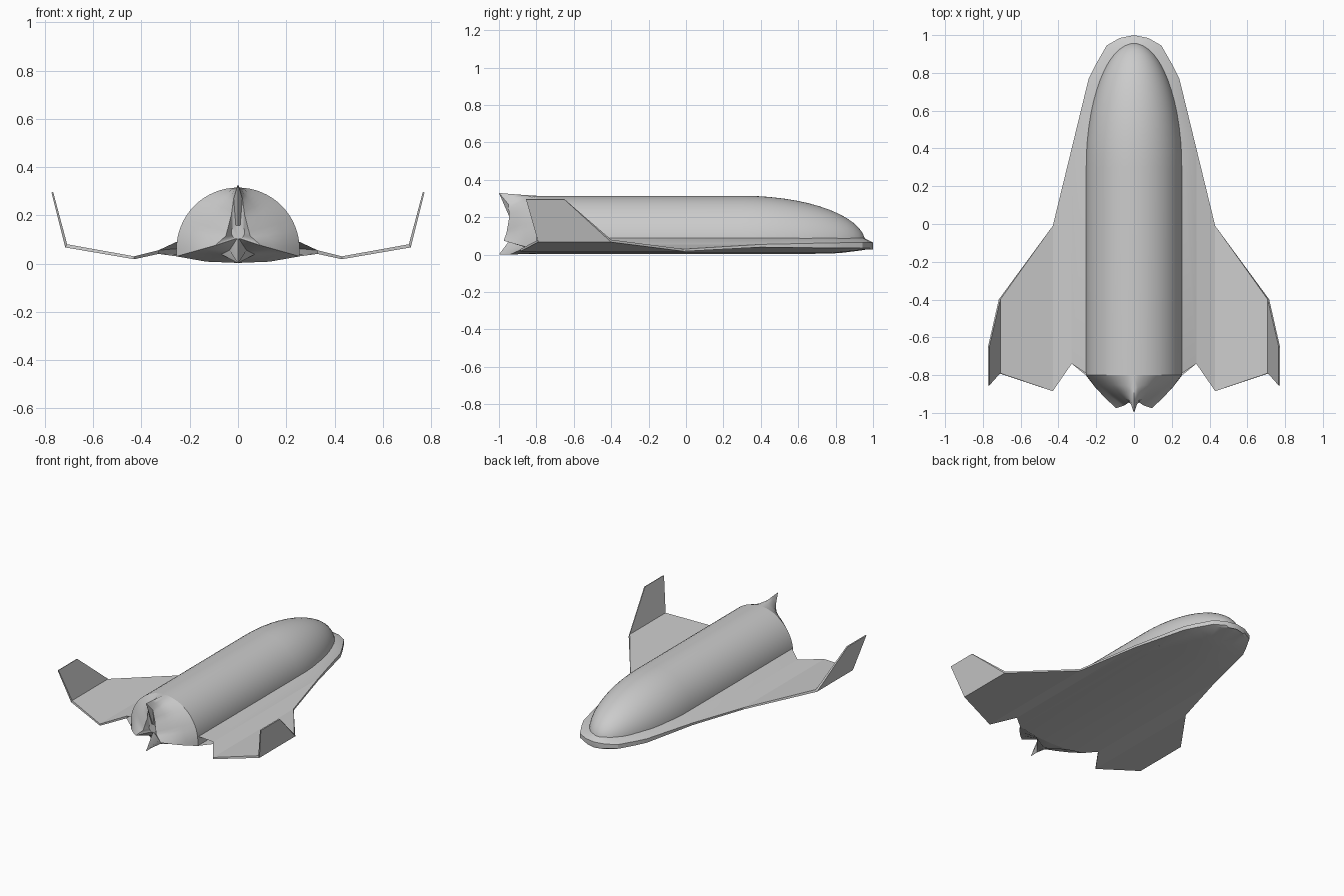
import bpy, bmesh, math

if "Cube" in bpy.data.objects:
    bpy.data.objects.remove(bpy.data.objects["Cube"])

grey = bpy.data.materials.new("light grey")
grey.diffuse_color = (0.6, 0.6, 0.6, 1)
grey.use_nodes = True
grey.node_tree.nodes["Principled BSDF"].inputs["Base Color"].default_value = grey.diffuse_color


def make(name, rows, caps=(), smooth=30):
    """Loft the right half through rows of points, mirror it across x."""
    bm = bmesh.new()
    grid = [[bm.verts.new(p) for p in row] for row in rows]
    for a, b in zip(grid, grid[1:]):
        for i in range(len(a) - 1):
            bm.faces.new((a[i], a[i + 1], b[i + 1], b[i]))
    for i in caps:
        bm.faces.new(grid[i])
    mirrored = bmesh.ops.duplicate(bm, geom=bm.verts[:] + bm.edges[:] + bm.faces[:])["geom"]
    for v in mirrored:
        if isinstance(v, bmesh.types.BMVert):
            v.co.x *= -1
    bmesh.ops.reverse_faces(bm, faces=[f for f in mirrored if isinstance(f, bmesh.types.BMFace)])
    bmesh.ops.remove_doubles(bm, verts=bm.verts[:], dist=0.0005)
    bmesh.ops.dissolve_degenerate(bm, edges=bm.edges[:], dist=0.0001)
    bmesh.ops.recalc_face_normals(bm, faces=bm.faces[:])
    me = bpy.data.meshes.new(name)
    bm.to_mesh(me)
    bm.free()
    me.materials.append(grey)
    ob = bpy.data.objects.new(name, me)
    bpy.context.collection.objects.link(ob)
    bpy.ops.object.select_all(action='DESELECT')
    ob.select_set(True)
    bpy.context.view_layer.objects.active = ob
    bpy.ops.object.shade_smooth_by_angle(angle=math.radians(smooth))
    return ob


R, ZC, N = 0.255, 0.06, 16
REAR = -0.8


def arch(y, s):
    """Half arch from the top down to the hull floor."""
    pts = [(R * s * math.sin(a), y, ZC + R * s * math.cos(a))
           for a in (math.pi / 2 * i / N for i in range(N + 1))]
    return pts + [(R * s, y, 0.03), (0, y, 0.03)]


# Fuselage: straight barrel and elliptical nose
rows = [arch(REAR, 1)]
for i in range(15):
    t = math.pi / 2 * i / 14
    rows.append(arch(0.3 + 0.66 * math.sin(t), max(math.cos(t), 0.002)))
make("fuselage", rows)

# Rim and belly: (hull x, hull y, rim x, rim y, rim top z, rim bottom z)
stations = [
    (0.0, 0.95, 0.0, 1.0, 0.065, 0.036), (0.045, 0.945, 0.075, 0.985, 0.065, 0.036),
    (0.10, 0.90, 0.145, 0.945, 0.065, 0.036), (0.165, 0.79, 0.205, 0.84, 0.064, 0.036),
    (0.19, 0.73, 0.24, 0.77, 0.063, 0.036), (0.235, 0.54, 0.285, 0.585, 0.059, 0.038),
    (R, 0.30, 0.33, 0.40, 0.055, 0.04), (R, -0.79, 0.33, -0.74, 0.055, 0.04)]
rows = []
for hx, hy, ox, oy, zt, zb in stations:
    zc = 0.004 + 0.03 * max(0, (oy - 0.7) / 0.3) ** 2
    last = oy < 0
    by = REAR if last else oy
    rows.append([(0, hy, 0.09), (hx, hy, 0.09), (ox, oy, zt), (ox, oy, zb),
                 (0.773 * ox, by, 0.75 * zb), (0.4 * ox, by, zc + 0.004), (0, by, zc)])
make("rim_and_belly", rows, smooth=25)

# Outer wing with upturned fin: (x top, x bottom, front y, rear y, top z, bottom z)
wing = [(0.33, 0.33, 0.40, -0.74, 0.055, 0.04), (0.43, 0.43, -0.01, -0.885, 0.03, 0.018),
        (0.708, 0.716, -0.40, -0.79, 0.08, 0.067)]
fin = [wing[-1], (0.766, 0.773, -0.65, -0.855, 0.297, 0.295)]


def slab(cols):
    return [[(xt, f, zt), (xb, f, zb), (xb, r, zb), (xt, r, zt), (xt, f, zt)]
            for xt, xb, f, r, zt, zb in cols]


make("wings", slab(wing), smooth=5)
make("wing_fins", slab(fin), caps=(1,), smooth=5)

# Tail fairing: hull end pulled to a four-pointed star around the engine
hull = arch(REAR, 1)[:-1] + [(0.132, REAR, 0.008), (0, REAR, 0.004)]
keys = [(0, (0, -1.0, 0.33)), (2, (0.018, -0.95, 0.27)), (7, (0.028, -0.945, 0.2)),
        (12, (0.05, -0.96, 0.115)), (N + 1, (0.095, -0.975, 0.075)),
        (N + 2, (0.035, -0.88, 0.055)), (N + 3, (0, -1.0, 0.0))]


def star(i):
    for (a, p), (b, q) in zip(keys, keys[1:]):
        if a <= i <= b:
            t = (i - a) / (b - a)
            return tuple(u + (v - u) * t for u, v in zip(p, q))


def mix(rowa, rowb, t, u):
    """Blend across by t and lengthwise by u, giving a curved skin."""
    return [(a[0] + (b[0] - a[0]) * t, a[1] + (b[1] - a[1]) * u, a[2] + (b[2] - a[2]) * t)
            for a, b in zip(rowa, rowb)]


tips = [star(i) for i in range(N + 4)]
n = len(tips) - 1
core = [(0.028 * math.sin(math.pi * i / n), -0.925, 0.13 + 0.028 * math.cos(math.pi * i / n))
        for i in range(n + 1)]
make("tail_fairing", [hull, mix(hull, tips, 0.3, 0.36), mix(hull, tips, 0.65, 0.7), tips, core],
     caps=(4,), smooth=35)
